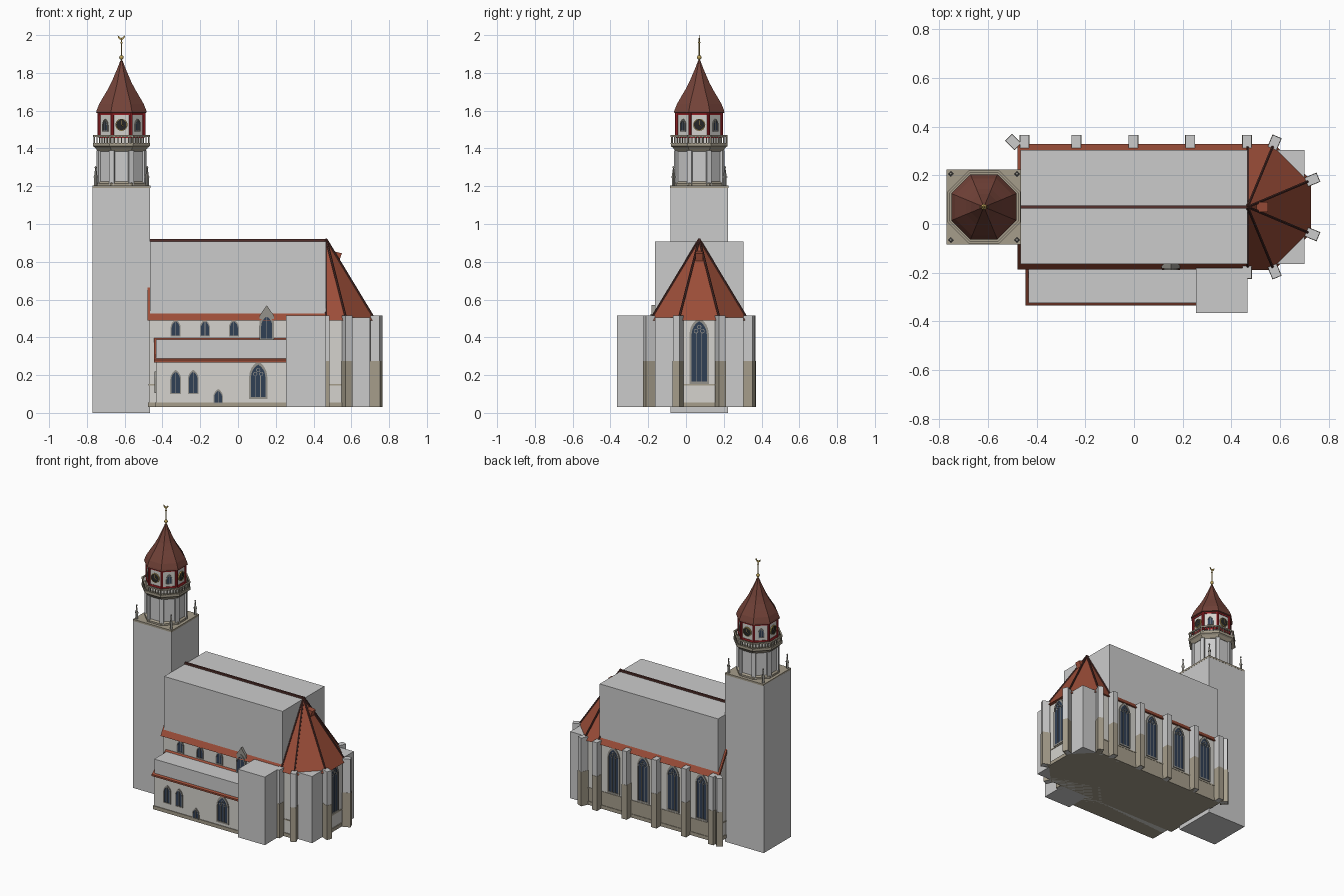
import bpy, bmesh
from math import sin, cos, pi, radians, sqrt
from mathutils import Vector as V, Matrix

if "Cube" in bpy.data.objects:
    bpy.data.objects.remove(bpy.data.objects["Cube"])

def material(name, c):
    m = bpy.data.materials.new(name)
    m.diffuse_color = (*c, 1)
    m.use_nodes = True
    m.node_tree.nodes["Principled BSDF"].inputs["Base Color"].default_value = m.diffuse_color
    return m

RED = material("roof_tile", (0.33, 0.075, 0.04))
BROWN = material("spire_tile", (0.17, 0.055, 0.04))
DARK = material("ridge_tile", (0.09, 0.03, 0.025))
TAN = material("sandstone", (0.38, 0.34, 0.26))
WALL = material("plaster", (0.66, 0.65, 0.61))
STONE = material("tracery_stone", (0.3, 0.29, 0.26))
GLASS = material("glass", (0.03, 0.05, 0.09))
PAINT = material("red_paint", (0.4, 0.02, 0.025))
GOLD = material("gilding", (0.5, 0.36, 0.1))
BLACK = material("clock_black", (0.02, 0.02, 0.02))
UP = V((0, 0, 1))

def finish(name, bm, mat=None):
    bmesh.ops.recalc_face_normals(bm, faces=bm.faces[:])
    me = bpy.data.meshes.new(name)
    bm.to_mesh(me)
    bm.free()
    ob = bpy.data.objects.new(name, me)
    bpy.context.collection.objects.link(ob)
    if mat:
        me.materials.append(mat)
    return ob

def prism(name, pts, o, u, v, d, mat=None, hole=None):
    """Extrude a flat outline (optionally with an equal-count inner outline) along d."""
    bm = bmesh.new()
    def loop(ps, off):
        return [bm.verts.new(V(o) + V(u) * p[0] + V(v) * p[1] + V(d) * off) for p in ps]
    a, b = loop(pts, 0), loop(pts, 1)
    n = len(pts)
    def band(p, q):
        for i in range(n):
            bm.faces.new((p[i], p[(i + 1) % n], q[(i + 1) % n], q[i]))
    band(a, b)
    if hole:
        c, e = loop(hole, 0), loop(hole, 1)
        band(c, e); band(a, c); band(b, e)
    else:
        bm.faces.new(a); bm.faces.new(b)
    return finish(name, bm, mat)

def box(name, lo, hi, mat=None):
    return prism(name, [(lo[0], lo[1]), (hi[0], lo[1]), (hi[0], hi[1]), (lo[0], hi[1])],
                 (0, 0, lo[2]), (1, 0, 0), (0, 1, 0), (0, 0, hi[2] - lo[2]), mat)

def bar(name, p, q, r, mat, n=6, r2=None):
    p, q = V(p), V(q)
    bm = bmesh.new()
    rot = (q - p).to_track_quat('Z', 'Y').to_matrix().to_4x4()
    bmesh.ops.create_cone(bm, cap_ends=True, segments=n, radius1=r, radius2=r if r2 is None else r2,
                          depth=(q - p).length, matrix=Matrix.Translation((p + q) / 2) @ rot)
    return finish(name, bm, mat)

def ball(name, c, r, mat):
    bm = bmesh.new()
    bmesh.ops.create_uvsphere(bm, u_segments=12, v_segments=8, radius=r, matrix=Matrix.Translation(c))
    for f in bm.faces:
        f.smooth = True
    return finish(name, bm, mat)

def frame(deg):
    a = radians(deg)
    return V((cos(a), sin(a), 0)), V((-sin(a), cos(a), 0))

def arch(a, h, base=0):
    s = h - sqrt(3) * a
    right = [(-a + 2 * a * cos(t), s + 2 * a * sin(t)) for t in [i * pi / 18 for i in range(7)]]
    return [(-a, base), (a, base)] + right + [(-x, z) for x, z in right[-2::-1]]

def window(name, pos, deg, w, h, tracery=False):
    n, u = frame(deg)
    a, e = w / 2, w * 0.14
    prism(name + "_glass", arch(a, h), pos, u, UP, n * 0.003, GLASS)
    prism(name + "_frame", arch(a + e, h + 1.7 * e, -e), pos, u, UP, n * 0.007, STONE, arch(a, h))
    for x in ((-w / 6, w / 6) if tracery else (0,)):
        top = h - 1.5 * a if tracery else h
        prism(name + "_mullion", [(x - .002, 0), (x + .002, 0), (x + .002, top), (x - .002, top)],
              pos, u, UP, n * 0.006, STONE)
    if tracery:
        for x, z, r in ((0, h - a * .75, a * .3), (-a * .42, h - a * 1.3, a * .3), (a * .42, h - a * 1.3, a * .3)):
            def ring(k):
                return [(x + k * cos(i * pi / 5), z + k * sin(i * pi / 5)) for i in range(10)]
            prism(name + "_rosette", ring(r), pos, u, UP, n * 0.006, STONE, ring(r * .7))

def buttress(name, x, y, deg):
    n, u = frame(deg)
    def slab(part, w, d, z0, z1, mat):
        prism(part, [(-w, -d), (w, -d), (w, d), (-w, d)], (x, y, z0), u, n, UP * (z1 - z0), mat)
    slab(name, .019, .026, .03, .515, None)
    slab(name + "_foot", .0205, .0275, .03, .275, TAN)

# Nave and choir walls, plinth and sill course
CY = 0.07
def outline(e):
    half = [(-.47 - e, .245 + e), (.565 + e * .4, .245 + e), (.705 + e, .1 + e * .4)]
    return [(x, CY - y) for x, y in half] + [(x, CY + y) for x, y in half[::-1]]
X, Y = V((1, 0, 0)), V((0, 1, 0))
prism("nave_walls", outline(0), (0, 0, .03), X, Y, UP * .47, WALL)
prism("nave_plinth", outline(.006), (0, 0, .03), X, Y, UP * .025, TAN)
prism("sill_course", outline(.004), (0, 0, .145), X, Y, UP * .008, TAN)
box("north_wall_base", (-.47, .3, .05), (.56, .317, .146), TAN)
box("choir_block", (.48, -.165, .03), (.70, .305, .505))
prism("gable_wall", [(-.24, .49), (.24, .49), (0, .895)], (-.47, CY, 0), Y, UP, X * .93, WALL)

# Main roof, upper block and ridge
prism("nave_roof", [(-.258, .488), (0, .918), (.258, .488), (.24, .488), (0, .89), (-.24, .488)],
      (-.48, CY, 0), Y, UP, X * .95, RED)
box("nave_upper_block", (-.467, -.165, .525), (.467, .305, .907))
box("ridge_cap", (-.467, CY - .007, .9), (.475, CY + .007, .92), DARK)

# Choir roof with hip ribs and small dormer
eave = [(.467, -.258), (.575, -.26), (.727, -.11), (.727, .11), (.575, .26), (.467, .258)]
bm = bmesh.new()
tip = bm.verts.new((.467, CY, .918))
rim = [bm.verts.new((x, CY + y, .488)) for x, y in eave]
for i in range(6):
    bm.faces.new((rim[i], rim[(i + 1) % 6], tip))
bm.faces.new(rim)
finish("choir_roof", bm, RED)
for x, y in eave:
    bar("hip_rib", (x, CY + y, .49), (.467, CY, .92), .006, DARK)
prism("choir_dormer", [(.49, .80), (.535, .80), (.55, .845), (.50, .857)], (0, CY - .02, 0), X, UP, Y * .04, RED)

# Buttresses
for x in (-.45, -.237, -.003, .231, .465):
    buttress("north_buttress", x, .339, 90)
buttress("south_buttress", .465, -.199, -90)
buttress("corner_buttress", -.497, .337, 135)
for s in (1, -1):
    buttress("choir_buttress", .578, CY + s * .265, s * 67.5)
    buttress("choir_buttress", .733, CY + s * .112, s * 22.5)

# Nave windows
for x in (-.345, -.12, .114, .348):
    window("north_window", (x, .315, .17), 90, .075, .305, True)
window("choir_window", (.705, CY, .165), 0, .08, .32, True)
for x in (-.33, -.175, -.022):
    window("clerestory_window", (x, -.175, .41), -90, .042, .075)
window("tall_clerestory_window", (.152, -.182, .395), -90, .058, .115)
prism("window_gable", [(-.038, .39), (.038, .39), (.038, .515), (0, .57), (-.038, .515)],
      (.152, -.165, 0), X, UP, Y * -.017, STONE)

# South aisle with lean-to roof, and porch block
box("aisle_walls", (-.435, -.323, .03), (.26, -.17, .28), WALL)
box("aisle_plinth", (-.44, -.328, .03), (.26, -.17, .055), TAN)
prism("aisle_roof", [(-.336, .268), (-.336, .28), (-.175, .397), (-.175, .268)], (-.446, 0, 0), Y, UP, X * .705, RED)
box("aisle_upper_block", (-.433, -.325, .282), (.255, -.184, .388))
box("porch_block", (.255, -.365, .03), (.467, -.18, .515))
for x in (-.33, -.237):
    window("aisle_window", (x, -.323, .105), -90, .045, .112)
window("aisle_large_window", (.107, -.323, .085), -90, .075, .17, True)
window("aisle_door", (-.105, -.323, .055), -90, .04, .062)
window("aisle_west_window", (-.435, -.25, .11), 180, .04, .1)

# Tower base and corner pinnacles
TX = -.617
C = V((TX, CY, 0))
box("tower_base", (-.77, CY - .153, 0), (-.465, CY + .153, 1.195))
box("tower_ledge", (-.77, CY - .154, 1.19), (-.464, CY + .154, 1.203), TAN)
for sx in (-1, 1):
    for sy in (-1, 1):
        p = C + V((sx * .136, sy * .136, 1.2))
        bar("pinnacle_post", p, p + UP * .045, .009, STONE, 4)
        bar("pinnacle_collar", p + UP * .045, p + UP * .052, .013, STONE, 4)
        bar("pinnacle_spire", p + UP * .052, p + UP * .105, .009, STONE, 4, .002)
        ball("pinnacle_knob", p + UP * .1, .006, STONE)

def octagon(name, rings, mat):
    """Eight-sided lathe from (apothem, height) pairs."""
    bm = bmesh.new()
    loops = [[bm.verts.new(C + V((r / cos(pi / 8) * cos((i + .5) * pi / 4),
              r / cos(pi / 8) * sin((i + .5) * pi / 4), z))) for i in range(8)] for r, z in rings]
    for a, b in zip(loops, loops[1:]):
        for i in range(8):
            bm.faces.new((a[i], a[(i + 1) % 8], b[(i + 1) % 8], b[i]))
    bm.faces.new(loops[0]); bm.faces.new(loops[-1])
    return finish(name, bm, mat)

# Octagonal shaft, gallery, clock storey and spire
octagon("tower_shaft", [(.122, 1.2), (.122, 1.4)], None)
octagon("shaft_foot", [(.132, 1.2), (.132, 1.215), (.122, 1.225)], TAN)
octagon("gallery_floor", [(.125, 1.385), (.14, 1.405), (.15, 1.412), (.15, 1.424), (.11, 1.424)], TAN)
octagon("clock_storey", [(.118, 1.42), (.118, 1.6)], WALL)
octagon("lower_band", [(.122, 1.455), (.122, 1.472)], PAINT)
octagon("upper_band", [(.122, 1.578), (.127, 1.598)], PAINT)
octagon("spire", [(.12, 1.585), (.134, 1.59), (.131, 1.602), (.118, 1.635), (.098, 1.67), (.074, 1.71),
                  (.053, 1.75), (.036, 1.79), (.021, 1.825), (.006, 1.865)], BROWN)
for k in range(8):
    n, u = frame(k * 45)
    m, t = frame(k * 45 + 22.5)
    corner = m / cos(pi / 8)
    prism("shaft_pilaster", [(-.014, -.012), (.014, -.012), (.014, .006), (-.014, .006)],
          C + corner * .122 + UP * 1.2, t, m, UP * .19)
    bar("corner_post", C + corner * .118 + UP * 1.46, C + corner * .118 + UP * 1.595, .009, PAINT, 8)
    # Balustrade
    half = .148 * sin(pi / 8) / cos(pi / 8)
    for z, h in ((1.424, .006), (1.46, .01)):
        prism("gallery_rail", [(-half - .002, -.006), (half + .002, -.006), (half + .002, .004), (-half - .002, .004)],
              C + n * .146 + UP * z, u, n, UP * h, TAN)
    for i in range(7):
        p = C + n * .145 + u * half * (i - 3) / 3.2 + UP * 1.43
        bar("baluster", p, p + UP * .032, .0035, TAN, 6)
    # Clocks on the main sides, windows on the diagonals
    p = C + n * .118
    if k % 2 == 0:
        q = p + UP * 1.525
        bar("clock_face", q, q + n * .006, .03, BLACK, 24)
        def dial(r):
            return [(r * cos(i * pi / 12), r * sin(i * pi / 12)) for i in range(24)]
        prism("clock_ring", dial(.032), q, u, UP, n * .008, GOLD, dial(.028))
        bar("minute_hand", q + n * .007, q + n * .007 + UP * .023, .0015, GOLD)
        bar("hour_hand", q + n * .007, q + n * .007 + u * .013 - UP * .008, .002, GOLD)
    else:
        window("clock_storey_window", p + UP * 1.495, k * 45, .03, .055)

# Finial with weather vane
bar("finial_rod", C + UP * 1.85, C + UP * 1.985, .0035, GOLD, 8)
ball("finial_ball", C + UP * 1.882, .012, GOLD)
ball("finial_bead", C + UP * 1.96, .006, GOLD)
prism("weather_vane", [(-.02, 1.998), (-.016, 1.982), (-.004, 1.974), (.006, 1.975), (.014, 1.985), (.02, 1.992),
                       (.014, 2.0), (.008, 1.988), (-.004, 1.985), (-.012, 1.994)],
      C - Y * .002, X, UP, Y * .004, GOLD)
